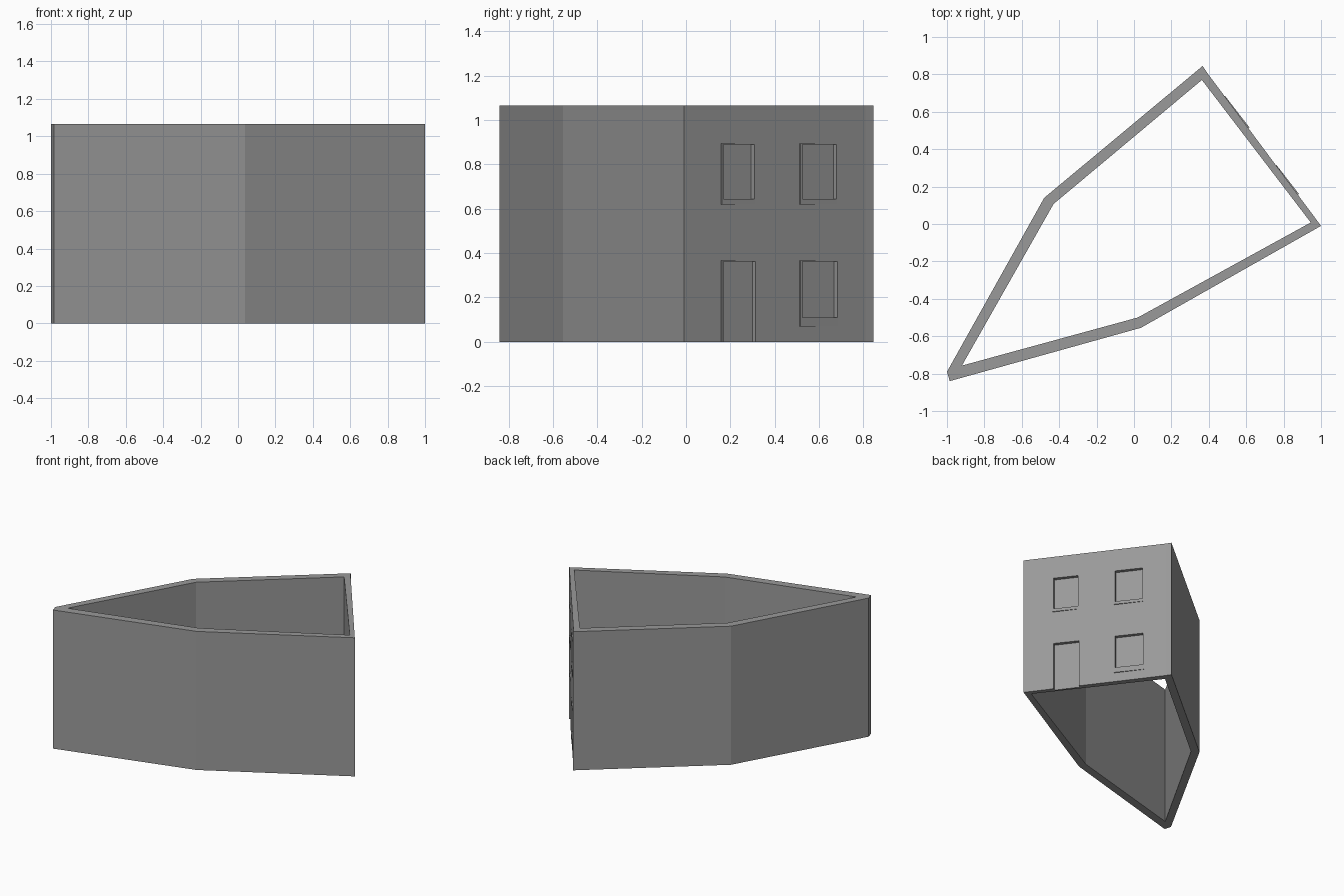
import bpy, bmesh
from mathutils import Vector

if "Cube" in bpy.data.objects:
    bpy.data.objects.remove(bpy.data.objects["Cube"])

H = 1.065
# street facade line, outer face, from the apex corner to the right corner
A, B = Vector((0.39, 0.81, 0)), Vector((1.0, -0.01, 0))
along = (B - A).normalized()
normal = Vector((-along.y, along.x, 0))

stone = bpy.data.materials.new("dark_grey")
stone.diffuse_color = (0.32, 0.32, 0.32, 1)
stone.use_nodes = True
stone.node_tree.nodes["Principled BSDF"].inputs["Base Color"].default_value = stone.diffuse_color


def finish(name, bm):
    bmesh.ops.remove_doubles(bm, verts=bm.verts, dist=1e-5)
    bmesh.ops.recalc_face_normals(bm, faces=bm.faces)
    me = bpy.data.meshes.new(name)
    bm.to_mesh(me)
    bm.free()
    me.materials.append(stone)
    ob = bpy.data.objects.new(name, me)
    bpy.context.collection.objects.link(ob)
    return ob


def facade_point(y, depth, z):
    t = (y - A.y) / (B.y - A.y)
    p = A.lerp(B, t) + normal * depth
    return Vector((p.x, p.y, z))


def facade_box(name, y0, y1, z0, z1, inner, out0, out1):
    """Slab on the facade; out0 and out1 are its projections at y0 and y1."""
    bm = bmesh.new()
    plan = [(y0, inner), (y1, inner), (y1, out1), (y0, out0)]
    f = bm.faces.new([bm.verts.new(facade_point(y, d, z0)) for y, d in plan])
    r = bmesh.ops.extrude_face_region(bm, geom=[f])
    vs = [v for v in r["geom"] if isinstance(v, bmesh.types.BMVert)]
    bmesh.ops.translate(bm, verts=vs, vec=(0, 0, z1 - z0))
    return finish(name, bm)


# Perimeter wall: open at top and bottom, blunt ends on two corners
ring = [((1.0, -0.01), (0.945, 0.008)),
        ((0.39, 0.81), (0.363, 0.77)),
        ((0.367, 0.845), (0.363, 0.77)),
        ((0.337, 0.82), (0.363, 0.77)),
        ((-0.48, 0.14), (-0.43, 0.107)),
        ((-1.0, -0.79), (-0.92, -0.757)),
        ((-0.985, -0.84), (-0.92, -0.757)),
        ((0.037, -0.555), (0.02, -0.50))]
bm = bmesh.new()
loops = []
for outer, inner in ring:
    loops.append([bm.verts.new((*p, z)) for p, z in
                  ((outer, 0), (outer, H), (inner, H), (inner, 0))])
for i, a in enumerate(loops):
    b = loops[(i + 1) % len(loops)]
    for k in range(4):
        m = (k + 1) % 4
        if max((a[k].co - b[k].co).length, (a[m].co - b[m].co).length) > 1e-6:
            bm.faces.new((a[k], a[m], b[m], b[k]))
wall = finish("perimeter_wall", bm)

# Openings: frame y0, y1, z0, z1 and recess z0, z1
openings = {"door": (0.157, 0.315, 0.0, 0.367, -0.05, 0.362),
            "lower_window": (0.512, 0.684, 0.07, 0.367, 0.11, 0.362),
            "upper_window_right": (0.157, 0.31, 0.62, 0.893, 0.643, 0.889),
            "upper_window_left": (0.512, 0.68, 0.62, 0.893, 0.643, 0.889)}
for name, (y0, y1, z0, z1, c0, c1) in openings.items():
    # thin frame, projecting a little more at its right end
    frame = facade_box(name + "_frame", y0, y1, z0, z1, -0.01, 0.007, 0.003)
    # shallow recess cut through frame into the wall
    cutter = facade_box(name + "_cutter", y0 + 0.008, y1 - 0.004,
                        c0, c1, -0.02, 0.05, 0.05)
    cutter.hide_render = True
    cutter.display_type = 'WIRE'
    for target in (wall, frame):
        mod = target.modifiers.new(name + "_recess", 'BOOLEAN')
        mod.operation = 'DIFFERENCE'
        mod.solver = 'EXACT'
        mod.object = cutter
